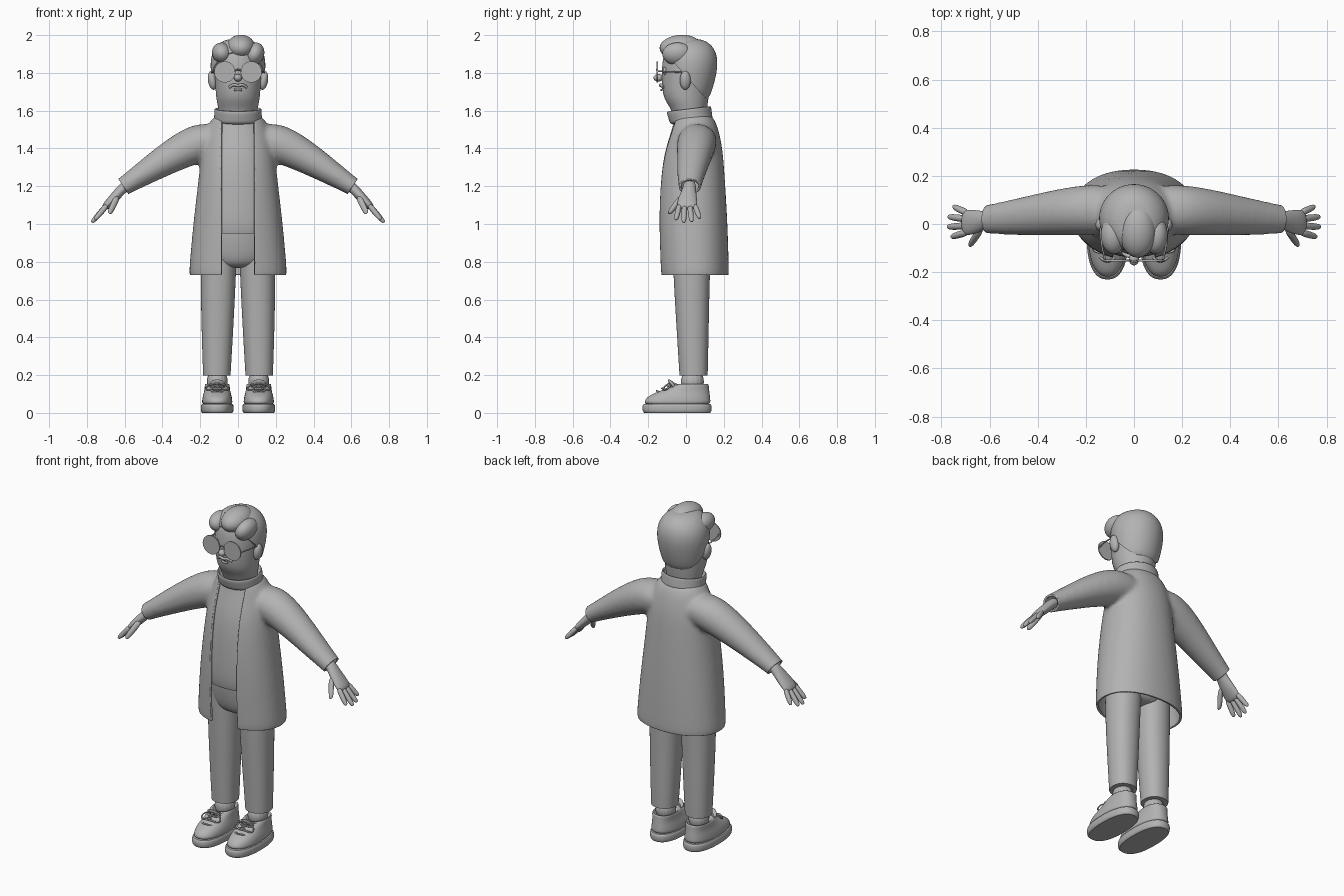
import bpy, bmesh, math
from mathutils import Vector, Matrix

cube = bpy.data.objects.get("Cube")
if cube:
    bpy.data.objects.remove(cube, do_unlink=True)

GREY = (0.45, 0.45, 0.45, 1)
grey = bpy.data.materials.new("plain_grey")
grey.use_nodes = True
grey.diffuse_color = GREY
grey.node_tree.nodes["Principled BSDF"].inputs["Base Color"].default_value = GREY

X, Y, Z = Vector((1, 0, 0)), Vector((0, 1, 0)), Vector((0, 0, 1))


def finish(name, bm, mirror=False, subsurf=0):
    me = bpy.data.meshes.new(name)
    bm.to_mesh(me)
    bm.free()
    for p in me.polygons:
        p.use_smooth = True
    me.materials.append(grey)
    ob = bpy.data.objects.new(name, me)
    bpy.context.scene.collection.objects.link(ob)
    if subsurf:
        ob.modifiers.new("smooth", "SUBSURF").levels = subsurf
        ob.modifiers["smooth"].render_levels = subsurf
    if mirror:
        ob.modifiers.new("mirror", "MIRROR").use_mirror_merge = False
    return ob


def loft(name, stations, u=X, v=Y, sides=16, power=2, crisp=False, mirror=False, subsurf=2):
    """Skin superelliptic rings (x, y, z, radius along u, radius along v)."""
    bm = bmesh.new()
    crease = bm.edges.layers.float.new("crease_edge")
    rings = []
    for x, y, z, a, b in stations:
        ring = []
        for i in range(sides):
            t = math.tau * i / sides
            c, s = math.cos(t), math.sin(t)
            c = math.copysign(abs(c) ** (2 / power), c)
            s = math.copysign(abs(s) ** (2 / power), s)
            ring.append(bm.verts.new(Vector((x, y, z)) + u * a * c + v * b * s))
        rings.append(ring)
    for low, high in zip(rings, rings[1:]):
        for i in range(sides):
            j = (i + 1) % sides
            bm.faces.new((low[i], low[j], high[j], high[i]))
    for ring in (rings[0], rings[-1]):
        cap = bm.faces.new(ring)
        if crisp:
            for e in cap.edges:
                e[crease] = 1
                e.smooth = False
    bmesh.ops.recalc_face_normals(bm, faces=bm.faces)
    return finish(name, bm, mirror, subsurf)


def stack(name, rows, cx=0, **kw):
    """Upright loft from rows (z, front y, back y, half width)."""
    return loft(name, [(cx, (f + k) / 2, z, w, (k - f) / 2) for z, f, k, w in rows], **kw)


def blob(name, centre, radii, tilt=0, axis="X", mirror=False):
    bm = bmesh.new()
    m = Matrix.Translation(centre) @ Matrix.Rotation(tilt, 4, axis) @ Matrix.Diagonal((*radii, 1))
    bmesh.ops.create_uvsphere(bm, u_segments=28, v_segments=18, radius=1, matrix=m)
    return finish(name, bm, mirror)


def tube(name, points, radius, mirror=False, cyclic=False):
    cu = bpy.data.curves.new(name, "CURVE")
    cu.dimensions = "3D"
    cu.bevel_depth, cu.bevel_resolution, cu.use_fill_caps = radius, 2, True
    sp = cu.splines.new("BEZIER")
    sp.bezier_points.add(len(points) - 1)
    sp.use_cyclic_u = cyclic
    for bp, p in zip(sp.bezier_points, points):
        bp.co = p
        bp.handle_left_type = bp.handle_right_type = "AUTO"
    tmp = bpy.data.objects.new(name + "_path", cu)
    bm = bmesh.new()
    bm.from_mesh(bpy.data.meshes.new_from_object(tmp))
    bpy.data.objects.remove(tmp)
    return finish(name, bm, mirror)


def take(ob):
    """Evaluate the modifiers, remove the object and return its mesh."""
    me = bpy.data.meshes.new_from_object(ob.evaluated_get(bpy.context.evaluated_depsgraph_get()))
    bpy.data.objects.remove(ob, do_unlink=True)
    return me


def slice_off(bm, co, normal, keep_all=False):
    bmesh.ops.bisect_plane(bm, geom=bm.verts[:] + bm.edges[:] + bm.faces[:], plane_co=co,
                           plane_no=normal, clear_outer=not keep_all)


# Coat: body and sleeves fused, then cut open at the front, hem and cuffs
TORSO = [(0.66, -0.14, 0.23, 0.265), (0.75, -0.142, 0.229, 0.262), (1.0, -0.155, 0.222, 0.24),
         (1.2, -0.15, 0.21, 0.215), (1.34, -0.135, 0.2, 0.2), (1.43, -0.112, 0.19, 0.185),
         (1.51, -0.085, 0.17, 0.165), (1.56, -0.075, 0.15, 0.14), (1.59, -0.06, 0.12, 0.1)]
ARM_UP = Vector((0.55, 0, 0.83))
body = stack("coat_body", TORSO, power=2.2, sides=24)
sleeve = loft("coat_sleeve", [(0.06, 0.06, 1.45, 0.09, 0.09), (0.13, 0.06, 1.45, 0.105, 0.105),
                              (0.22, 0.057, 1.425, 0.108, 0.108), (0.35, 0.045, 1.36, 0.095, 0.09),
                              (0.5, 0.028, 1.267, 0.077, 0.067), (0.605, 0.02, 1.2, 0.062, 0.05),
                              (0.68, 0.015, 1.15, 0.055, 0.045)], u=Y, v=ARM_UP, mirror=True)
bm = bmesh.new()
bm.from_mesh(take(body))
bm.from_mesh(take(sleeve))
coat = finish("coat", bm)
remesh = coat.modifiers.new("fuse", "REMESH")
remesh.mode, remesh.voxel_size = "VOXEL", 0.011
relax = coat.modifiers.new("relax", "SMOOTH")
relax.factor, relax.iterations = 0.5, 14
bm = bmesh.new()
bm.from_mesh(take(coat))
OPENING = 0.088
slice_off(bm, (0, 0, 0.73), -Z)
for side in (-1, 1):
    slice_off(bm, (side * 0.608, 0, 1.2), (side * 0.83, 0, -0.55))
    slice_off(bm, (side * OPENING, 0, 0), X, keep_all=True)
gap = [f for f in bm.faces if abs(f.calc_center_median().x) < OPENING and f.calc_center_median().y < 0.03]
bmesh.ops.delete(bm, geom=gap, context="FACES")
coat = finish("coat", bm)
cloth = coat.modifiers.new("cloth", "SOLIDIFY")
cloth.thickness, cloth.offset = 0.012, -1
coat.data.set_sharp_from_angle(angle=math.radians(50))

# Shirt and collar
stack("shirt", [(0.95, -0.13, 0.19, 0.2)] + [(z, f + 0.013, k - 0.03, w - 0.03) for z, f, k, w in TORSO[2:]],
      power=2.2, sides=24, crisp=True)
loft("collar", [(0, 0.032, 1.53, 0.135, 0.113), (0, 0.025, 1.56, 0.126, 0.115), (0, 0.016, 1.6, 0.128, 0.119),
                (0, 0.016, 1.612, 0.124, 0.116), (0, 0.016, 1.608, 0.114, 0.106),
                (0, 0.018, 1.57, 0.108, 0.1)], v=Vector((0, 1, 0.12)), sides=24)

# Trousers
stack("trouser_seat", [(0.765, -0.05, 0.11, 0.1), (0.8, -0.085, 0.14, 0.175), (0.88, -0.105, 0.165, 0.195),
                       (1.0, -0.12, 0.17, 0.195), (1.1, -0.11, 0.16, 0.18)], sides=20)
loft("trouser_leg", [(0.1, 0.03, 0.88, 0.096, 0.105), (0.105, 0.03, 0.7, 0.095, 0.097),
                     (0.109, 0.035, 0.45, 0.086, 0.087), (0.112, 0.04, 0.215, 0.075, 0.077),
                     (0.112, 0.04, 0.197, 0.074, 0.076)], power=2.2, crisp=True, mirror=True)

# Ankles and shoes
FOOT = 0.11
stack("ankle", [(0.1, -0.035, 0.1, 0.06), (0.23, -0.03, 0.1, 0.06)], cx=FOOT, mirror=True)
stack("shoe_sole", [(0, -0.222, 0.13, 0.08), (0.008, -0.232, 0.137, 0.088), (0.04, -0.233, 0.138, 0.088),
                    (0.046, -0.225, 0.13, 0.082)], cx=FOOT, power=2.4, sides=24, crisp=True, mirror=True)
stack("shoe_upper", [(0.035, -0.224, 0.13, 0.081), (0.065, -0.222, 0.131, 0.081), (0.09, -0.2, 0.128, 0.077),
                     (0.112, -0.15, 0.125, 0.07), (0.135, -0.095, 0.122, 0.067), (0.153, -0.06, 0.121, 0.066),
                     (0.156, -0.045, 0.11, 0.058), (0.13, -0.03, 0.1, 0.05)],
      cx=FOOT, power=2.3, sides=24, mirror=True)
blob("shoe_tongue", (FOOT, -0.068, 0.146), (0.042, 0.012, 0.04), 0.7, mirror=True)
for i in range(4):
    y, z = -0.155 + i * 0.028, 0.112 + i * 0.014
    tube(f"shoe_lace_{i + 1}", [(FOOT - 0.045, y + 0.03, z - 0.008), (FOOT, y, z + 0.004),
                                (FOOT + 0.045, y + 0.03, z - 0.008)], 0.005, mirror=True)
for side in (-1, 1):
    tube("lace_bow", [(FOOT, -0.1, 0.15), (FOOT + side * 0.05, -0.085, 0.142),
                      (FOOT + side * 0.055, -0.11, 0.122)], 0.004, mirror=True, cyclic=True)

# Hands
loft("palm", [(0.57, 0.02, 1.222, 0.034, 0.03), (0.61, 0.018, 1.19, 0.034, 0.028),
              (0.645, 0.01, 1.15, 0.047, 0.027), (0.69, 0.006, 1.105, 0.056, 0.023),
              (0.712, 0.006, 1.08, 0.05, 0.016)], u=Y, v=Vector((0.7, 0, 0.7)), mirror=True)


def finger(name, base, tip, r):
    a, b = Vector(base), Vector(tip)
    steps = ((0, 1), (0.5, 1), (0.85, 0.9), (0.97, 0.6), (1, 0.3))
    loft(name, [(*a.lerp(b, t), r * k, r * k) for t, k in steps], u=Y,
         v=Vector((0.79, 0, 0.61)), sides=10, mirror=True)


for name, y0, y1, x, z in (("index", -0.034, -0.053, 0.758, 1.022), ("middle", -0.007, -0.012, 0.774, 1.008),
                           ("ring", 0.02, 0.03, 0.771, 1.012), ("little", 0.045, 0.072, 0.75, 1.03)):
    finger(name + "_finger", (0.69, y0, 1.105), (x, y1, z), 0.0155)
finger("thumb", (0.635, -0.02, 1.15), (0.682, -0.088, 1.055), 0.018)

# Head, ears and face
stack("head", [(1.54, -0.06, 0.1, 0.095), (1.61, -0.08, 0.112, 0.104), (1.65, -0.11, 0.118, 0.114),
               (1.7, -0.127, 0.124, 0.119), (1.8, -0.13, 0.14, 0.128), (1.88, -0.125, 0.145, 0.13),
               (1.94, -0.1, 0.12, 0.1), (1.965, -0.05, 0.07, 0.05)], sides=24)
blob("ear", (0.136, -0.004, 1.76), (0.023, 0.029, 0.05), 0.15, "Y", mirror=True)
blob("nose", (0, -0.146, 1.774), (0.021, 0.026, 0.02))
blob("eye", (0.06, -0.112, 1.81), (0.015, 0.01, 0.02), mirror=True)
tube("moustache", [(-0.046, -0.121, 1.724), (-0.022, -0.133, 1.737), (0, -0.134, 1.732),
                   (0.022, -0.133, 1.737), (0.046, -0.121, 1.724)], 0.008)
tube("lower_lip", [(-0.02, -0.125, 1.711), (0, -0.13, 1.709), (0.02, -0.125, 1.711)], 0.006)

# Hair: a cap sliced from temple to nape, with three swept lobes
cap = stack("hair_cap", [(1.65, -0.06, 0.11, 0.1), (1.69, -0.09, 0.135, 0.125), (1.78, -0.115, 0.16, 0.143),
                         (1.85, -0.12, 0.17, 0.149), (1.91, -0.12, 0.162, 0.138), (1.955, -0.1, 0.13, 0.105),
                         (1.982, -0.05, 0.08, 0.055)], sides=24)
bm = bmesh.new()
bm.from_mesh(take(cap))
slice_off(bm, (0, 0, 1.782), (0, -0.17, -0.15))
rim = [e for e in bm.edges if e.is_boundary]
for e in rim:
    e.smooth = False
bmesh.ops.holes_fill(bm, edges=rim)
finish("hair_cap", bm)
blob("hair_quiff", (0.015, -0.03, 1.937), (0.076, 0.11, 0.064), 0.08)
blob("hair_lobe_left", (0.088, -0.045, 1.9), (0.05, 0.08, 0.062), 0.35, "Y")
blob("hair_lobe_right", (-0.085, -0.045, 1.905), (0.052, 0.08, 0.056), -0.4, "Y")

# Glasses
bm = bmesh.new()
bmesh.ops.create_cone(bm, cap_ends=True, segments=40, radius1=0.056, radius2=0.056, depth=0.007,
                      matrix=Matrix.Translation((0.07, -0.152, 1.805)) @ Matrix.Rotation(math.pi / 2, 4, "X"))
finish("lens", bm, mirror=True).data.set_sharp_from_angle(angle=math.radians(40))
tube("glasses_bridge", [(-0.02, -0.152, 1.81), (0, -0.156, 1.818), (0.02, -0.152, 1.81)], 0.004)
tube("glasses_temple", [(0.12, -0.15, 1.808), (0.135, -0.08, 1.806), (0.14, 0.0, 1.8)], 0.004, mirror=True)
